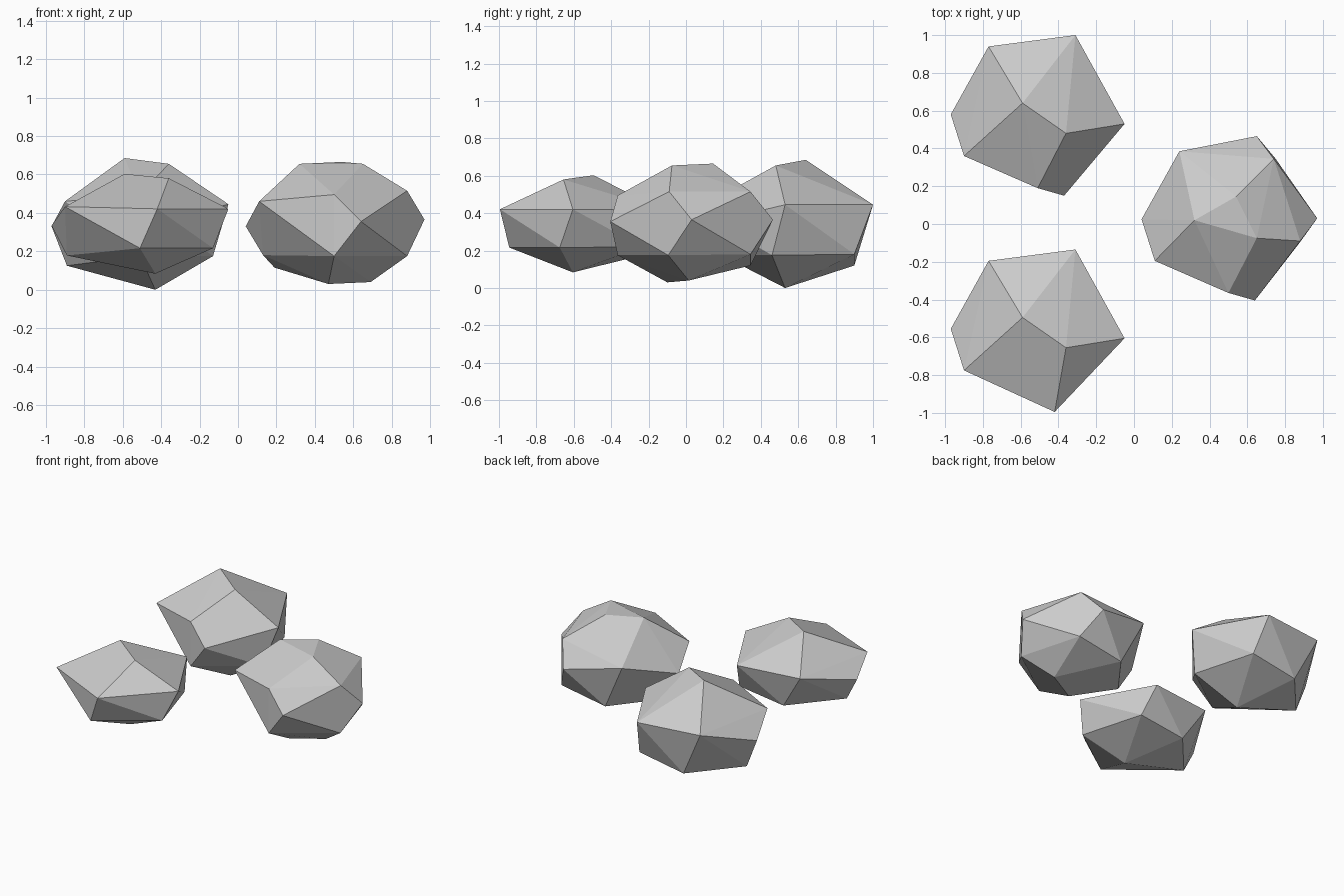
import bpy, bmesh
from math import radians

if "Cube" in bpy.data.objects:
    bpy.data.objects.remove(bpy.data.objects["Cube"])

# Corners shared by all three rocks (relative to rock centre, z absolute)
COMMON = [(.15, -.09, .655), (-.39, -.21, .46), (-.46, .01, .33), (-.26, .37, .45),
          (0, -.38, .175), (.38, -.11, .175), (.25, .33, .18), (-.10, .33, .12)]

# Remaining corners, either sharp or chipped into two
SHARP = {"top": [(-.08, .07, .685)], "right": [(.46, -.04, .445)],
         "back": [(.20, .43, .445)], "bottom": [(.08, -.04, 0)],
         "left": [(-.38, .01, .125)], "front": [(.09, -.43, .445)]}
CHIPPED = {"top": [(-.18, .005, .655), (.04, .13, .665)],
           "right": [(.38, -.105, .515), (.47, .015, .365)],
           "back": [(.15, .45, .365), (.24, .33, .515)],
           "bottom": [(.19, 0, .04), (-.03, -.115, .03)],
           "left": [(-.37, -.01, .18), (-.31, .05, .115)],
           "front": [(0, -.38, .495), (.14, -.42, .355)]}


def rock(name, cx, cy, chipped=(), flatten=1.0, mid=.345):
    """Convex faceted stone from its corner points."""
    pts = list(COMMON)
    for corner in SHARP:
        pts += (CHIPPED if corner in chipped else SHARP)[corner]
    bm = bmesh.new()
    for x, y, z in pts:
        bm.verts.new((x, y, mid + (z - mid) * flatten))
    hull = bmesh.ops.convex_hull(bm, input=bm.verts[:])
    loose = [v for v in bm.verts if not v.link_faces]
    bmesh.ops.delete(bm, geom=loose, context='VERTS')
    bmesh.ops.dissolve_limit(bm, angle_limit=radians(3), verts=bm.verts[:], edges=bm.edges[:])
    bmesh.ops.recalc_face_normals(bm, faces=bm.faces[:])
    mesh = bpy.data.meshes.new(name)
    bm.to_mesh(mesh)
    bm.free()
    ob = bpy.data.objects.new(name, mesh)
    ob.location = (cx, cy, 0)
    bpy.context.collection.objects.link(ob)
    return ob


# Back left, front left (flatter) and right (most chipped) stones
rock("rock_back", -.51, .57, chipped=("front",))
rock("rock_front", -.51, -.565, flatten=.758)
rock("rock_right", .50, .015, chipped=tuple(CHIPPED))
